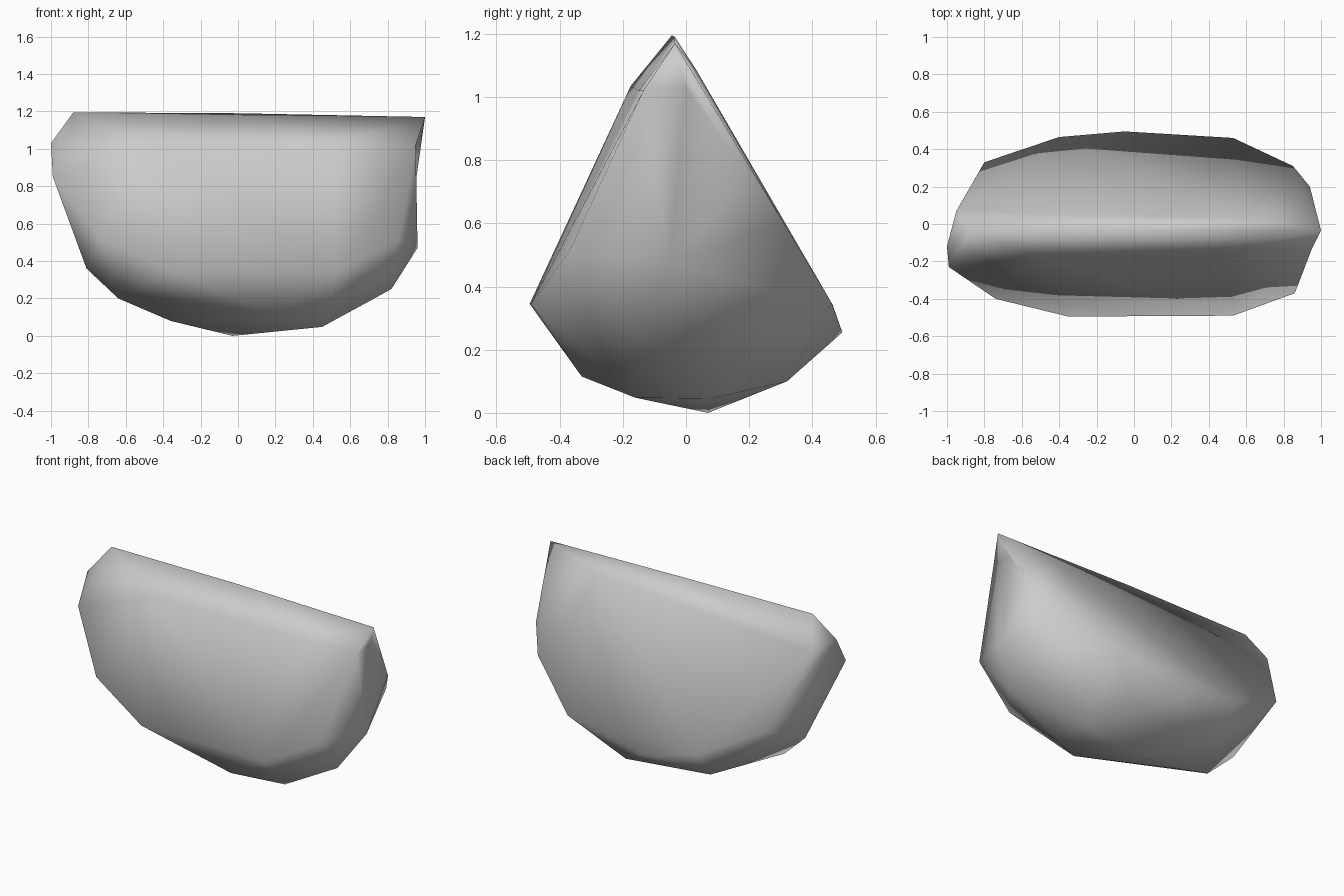
import bpy
import bmesh
from mathutils import Vector

# Remove the default object only
default_cube = bpy.data.objects.get("Cube")
if default_cube:
    bpy.data.objects.remove(default_cube, do_unlink=True)


def make_material(name, colour):
    """Flat material with matching viewport and shader colour."""
    material = bpy.data.materials.new(name)
    material.use_nodes = True
    material.diffuse_color = colour
    for node in material.node_tree.nodes:
        if node.type == "BSDF_PRINCIPLED":
            node.inputs["Base Color"].default_value = colour
    return material


def pull_corner(bm, start, offset):
    """Move the corner nearest to a spot by an offset."""
    corner = min(bm.verts, key=lambda v: (v.co - Vector(start)).length)
    corner.co += Vector(offset)


def make_hull(name, outlines, pulls, material):
    """Wrap a tight faceted skin round the stacked outlines."""
    bm = bmesh.new()
    for outline in outlines:
        for corner in outline:
            bm.verts.new(corner)
    hull = bmesh.ops.convex_hull(bm, input=bm.verts[:])
    loose = {v for v in hull["geom_interior"] + hull["geom_unused"]
             if isinstance(v, bmesh.types.BMVert)}
    bmesh.ops.delete(bm, geom=list(loose), context="VERTS")

    # Small dents and points that leave the hull
    for start, offset in pulls:
        pull_corner(bm, start, offset)

    bmesh.ops.recalc_face_normals(bm, faces=bm.faces[:])
    mesh = bpy.data.meshes.new(name)
    bm.to_mesh(mesh)
    bm.free()
    mesh.materials.append(material)
    mesh.polygons.foreach_set("use_smooth", [True] * len(mesh.polygons))
    body = bpy.data.objects.new(name, mesh)
    bpy.context.collection.objects.link(body)
    return body


# Sharp top edge running the length of the body
ridge = [(-.88, -.045, 1.195), (0, -.035, 1.19), (.9, -.035, 1.17)]

# Upper slopes, front then back
slopes = [(-.5, -.155, 1.035), (.5, -.15, 1.02), (.59, .033, 1.085)]

# Shoulders at the two ends
shoulders = [(-1, -.12, 1.03), (-.99, -.23, .85), (-.95, .07, 1.01),
             (.95, 0, 1.03), (.95, -.135, 1.02), (.94, .2, .75)]

# Widest outline, front then back
rim = [(-.74, -.4, .52), (-.35, -.495, .345), (.53, -.49, .345), (.86, -.37, .51),
       (.85, .31, .6), (.53, .46, .35), (-.05, .495, .255), (-.4, .465, .34),
       (-.8, .33, .55)]

# Rounded underside
belly = [(-.81, -.07, .36), (-.64, -.1, .2), (-.4, .32, .16), (.21, .32, .1),
         (.82, -.15, .25), (.96, -.05, .47), (.18, -.33, .115)]
keel = [(-.36, 0, .08), (-.03, .07, 0), (.45, -.16, .048), (.42, .08, .045)]

# Pointed ridge tip and the slight bulge on the front slope
pulls = [(ridge[-1], (.1, 0, 0)), (slopes[0], (0, -.02, 0))]

grey = make_material("plain grey", (.6, .6, .6, 1))
make_hull("wedge_body", [ridge, slopes, shoulders, rim, belly, keel], pulls, grey)
